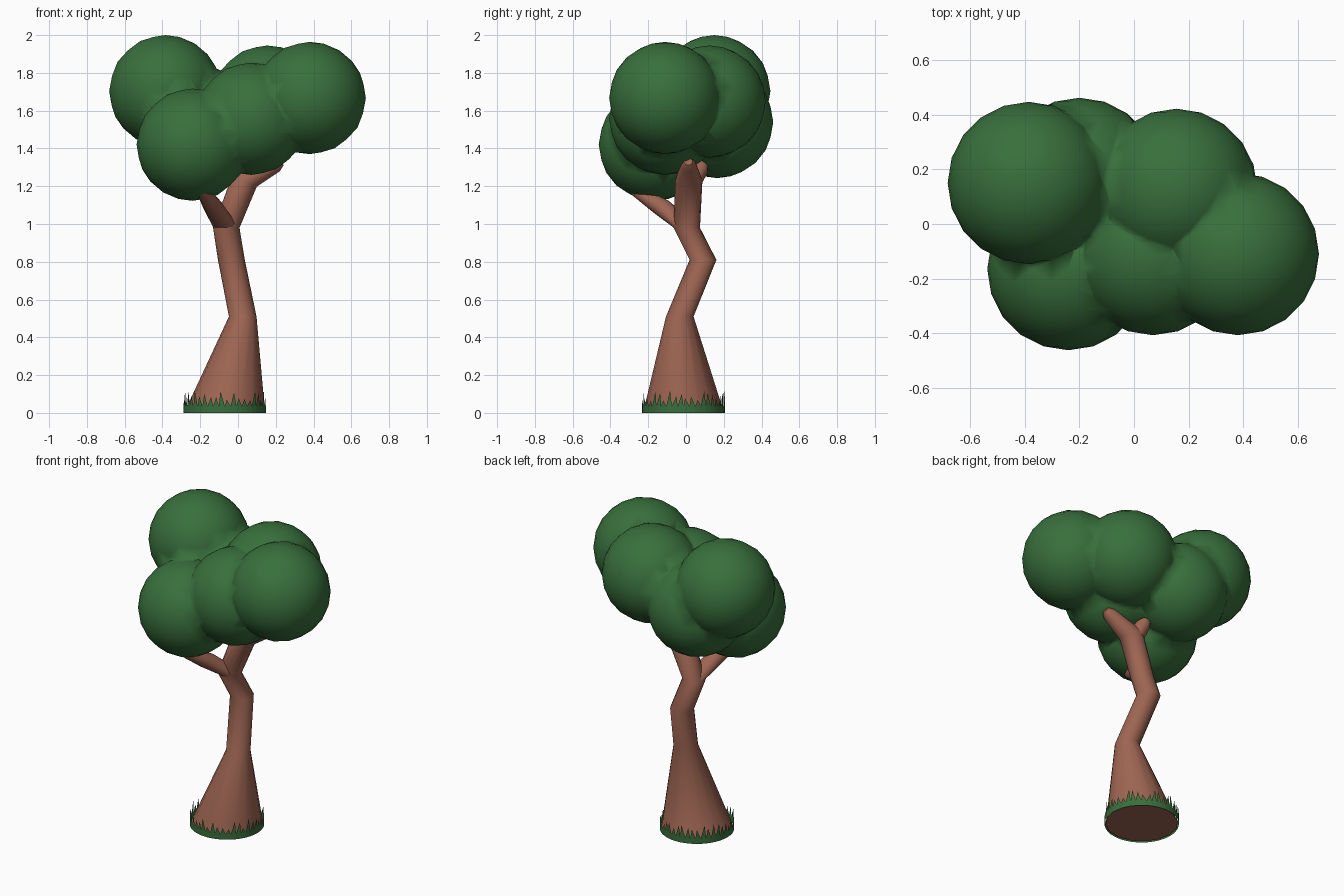
import bpy, bmesh, math, random
from mathutils import Vector

if "Cube" in bpy.data.objects:
    bpy.data.objects.remove(bpy.data.objects["Cube"])

random.seed(4)


def material(name, rgb):
    m = bpy.data.materials.new(name)
    m.diffuse_color = (*rgb, 1)
    m.use_nodes = True
    m.node_tree.nodes["Principled BSDF"].inputs["Base Color"].default_value = m.diffuse_color
    return m


BARK = material("bark", (0.34, 0.13, 0.085))
LEAF = material("leaf", (0.04, 0.16, 0.045))


def finish(name, bm, mat, smooth=True):
    me = bpy.data.meshes.new(name)
    bm.normal_update()
    bm.to_mesh(me)
    bm.free()
    ob = bpy.data.objects.new(name, me)
    bpy.context.collection.objects.link(ob)
    me.materials.append(mat)
    if smooth:
        for p in me.polygons:
            p.use_smooth = len(p.vertices) == 4
    return ob


def limb(name, stations, sides=16):
    """Tube through (x, y, z, radius, tilt axis) stations, capped at both ends."""
    bm = bmesh.new()
    rings = []
    for x, y, z, r, axis in stations:
        q = Vector((0, 0, 1)).rotation_difference(Vector(axis))
        ring = []
        for i in range(sides):
            a = 2 * math.pi * i / sides
            v = q @ Vector((r * math.cos(a), r * math.sin(a), 0))
            ring.append(bm.verts.new(Vector((x, y, z)) + v))
        rings.append(ring)
    for a, b in zip(rings, rings[1:]):
        for i in range(sides):
            j = (i + 1) % sides
            bm.faces.new((a[i], a[j], b[j], b[i]))
    bm.faces.new(rings[0][::-1])
    bm.faces.new(rings[-1])
    return finish(name, bm, BARK)


UP = (0, 0, 1)
# Crooked trunk running into the main upper branch
limb("trunk", [
    (-0.07, -0.013, 0.005, 0.213, UP),
    (0.025, -0.033, 0.51, 0.073, UP),
    (-0.035, 0.09, 0.81, 0.071, UP),
    (-0.062, 0.004, 0.98, 0.070, UP),
    (0.035, 0.015, 1.23, 0.072, (0.5, 0, 1)),
    (0.20, 0.012, 1.315, 0.042, (1, 0, 0.6)),
    (0.23, 0.012, 1.33, 0.022, (1, 0, 0.6)),
], 16)

# Side branch to the low front leaf ball
limb("front_branch", [
    (-0.062, 0.004, 0.98, 0.068, UP),
    (-0.13, -0.13, 1.09, 0.052, (-0.3, -0.6, 0.8)),
    (-0.20, -0.29, 1.195, 0.030, (-0.35, -0.8, 0.5)),
], 12)

# Short stub at the back
limb("back_branch", [
    (0.02, 0.02, 1.21, 0.055, (-0.3, 0.5, 0.8)),
    (-0.01, 0.08, 1.295, 0.042, (-0.3, 0.5, 0.8)),
    (-0.02, 0.095, 1.32, 0.025, (-0.3, 0.5, 0.8)),
], 12)

# Foliage: six leaf balls fused into one crown
BALLS = [(-0.385, 0.15, 1.703), (-0.20, 0.165, 1.54), (0.155, 0.125, 1.648),
         (0.38, -0.11, 1.667), (0.07, -0.11, 1.557), (-0.24, -0.165, 1.42)]
parts = []
for c in BALLS:
    bpy.ops.mesh.primitive_ico_sphere_add(subdivisions=3, radius=0.297, location=c)
    ob = bpy.context.object
    ob.data.materials.append(LEAF)
    parts.append(ob)
crown = parts[0]
crown.name = "foliage"
bpy.context.view_layer.objects.active = crown
for other in parts[1:]:
    mod = crown.modifiers.new("fuse", "BOOLEAN")
    mod.operation = "UNION"
    mod.solver = "EXACT"
    mod.object = other
    bpy.ops.object.modifier_apply(modifier=mod.name)
    bpy.data.objects.remove(other)
for p in crown.data.polygons:
    p.use_smooth = True

# Ragged grass collar around the foot
bm = bmesh.new()
N = 44
for i in range(N):
    def at(k, z, r=0.219):
        a = 2 * math.pi * k / N
        return bm.verts.new((-0.07 + r * math.cos(a), -0.013 + r * math.sin(a), z))
    h = random.uniform(0.065, 0.12)
    lean = random.uniform(-0.3, 0.3)
    b0, b1, m1, m0 = at(i, 0), at(i + 1, 0), at(i + 1, 0.035), at(i, 0.035)
    tip = at(i + 0.5 + lean, h)
    bm.faces.new((b0, b1, m1, m0))
    bm.faces.new((m0, m1, tip))
finish("grass", bm, LEAF, smooth=False)
